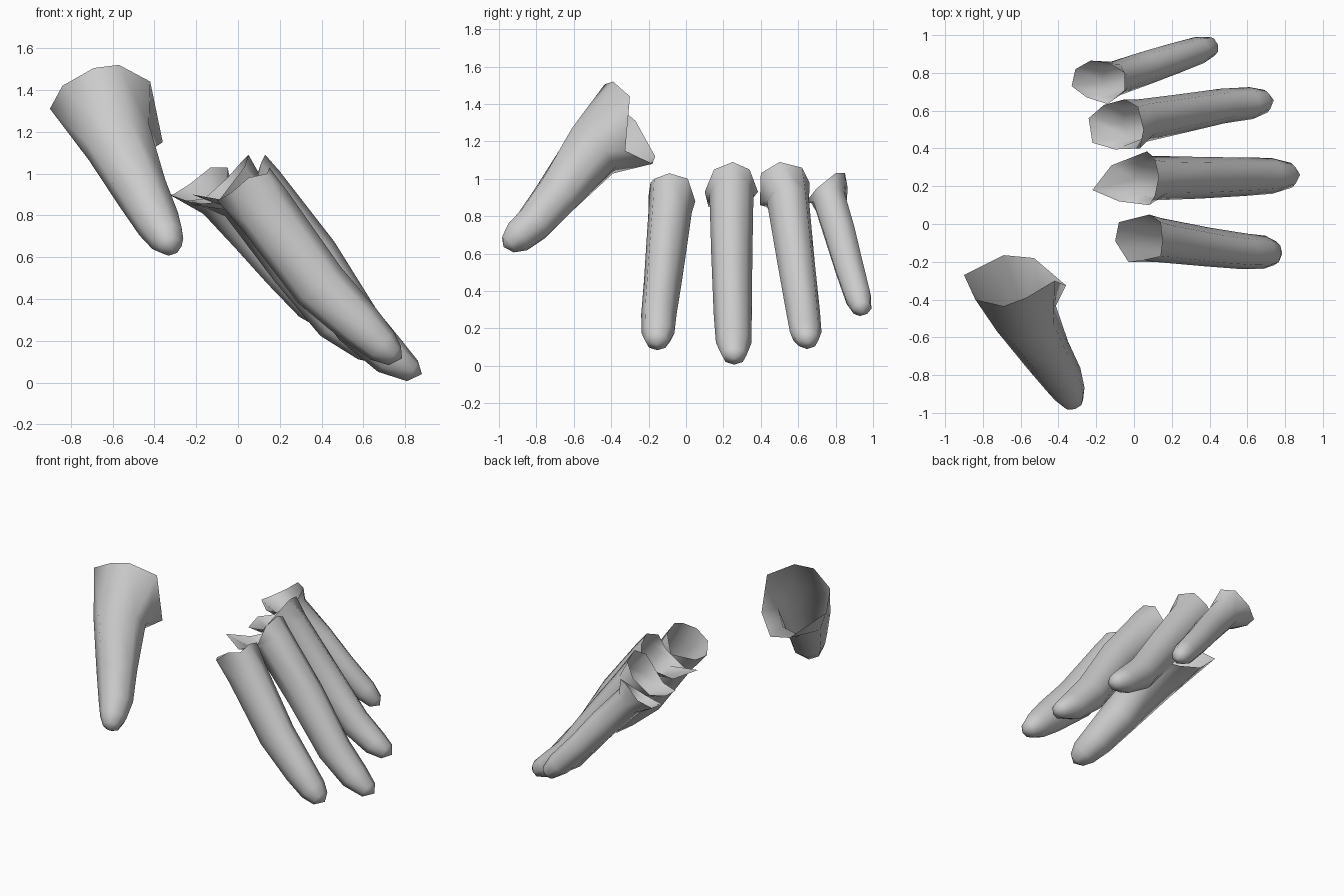
import bpy, bmesh, math
from mathutils import Vector


def finger(name, rim, stations, tip):
    """Open sleeve: uneven rim, elliptical rings along a path, rounded closed tip.
    station = (x, y, z, half width, half thickness); the rim starts at the upper side."""
    bm = bmesh.new()
    n = len(rim)
    mid = sum((Vector(p) for p in rim), Vector()) / n
    path = [mid] + [Vector(s[:3]) for s in stations] + [Vector(tip)]
    rings = [[bm.verts.new(p) for p in rim]]
    for k, (_, _, _, w, t) in enumerate(stations, 1):
        d = (path[k + 1] - path[k - 1]).normalized()
        up = Vector((0, 0, 1))
        up = (up - d * up.dot(d)).normalized()
        side = up.cross(d)
        ring = []
        for i in range(n):
            a = 2 * math.pi * i / n
            ring.append(bm.verts.new(path[k] + up * (t * math.cos(a)) + side * (w * math.sin(a))))
        rings.append(ring)
    end = bm.verts.new(tip)
    for a, b in zip(rings, rings[1:]):
        for i in range(n):
            j = (i + 1) % n
            bm.faces.new((a[i], b[i], b[j], a[j]))
    for i in range(n):
        bm.faces.new((rings[-1][i], end, rings[-1][(i + 1) % n]))
    for f in bm.faces:
        f.smooth = True
    me = bpy.data.meshes.new(name)
    bm.to_mesh(me)
    bm.free()
    ob = bpy.data.objects.new(name, me)
    bpy.context.collection.objects.link(ob)
    return ob


# Thumb, with a wide flared base
finger("thumb",
       [(-.57, -.39, 1.52), (-.42, -.30, 1.44), (-.36, -.325, 1.15), (-.53, -.18, 1.08),
        (-.69, -.165, 1.12), (-.90, -.27, 1.31), (-.84, -.40, 1.42), (-.69, -.435, 1.505)],
       [(-.57, -.50, 1.15, .17, .17), (-.46, -.69, .91, .13, .125),
        (-.38, -.815, .76, .11, .105), (-.34, -.90, .69, .085, .09),
        (-.322, -.95, .652, .055, .055)],
       (-.315, -.975, .635))

# Index finger
finger("index_finger",
       [(.15, -.09, 1.03), (.14, .01, 1.00), (.08, .05, .88), (-.08, .01, .87),
        (-.10, -.09, .87), (-.03, -.20, .91), (.05, -.19, .98), (.14, -.17, 1.00)],
       [(.13, -.085, .82, .117, .143), (.39, -.122, .465, .103, .135),
        (.585, -.145, .275, .095, .11), (.69, -.15, .175, .088, .087),
        (.75, -.155, .13, .062, .055)],
       (.785, -.157, .115))

# Middle finger
finger("middle_finger",
       [(.13, .25, 1.09), (.11, .34, 1.05), (.07, .385, .93), (-.12, .31, .86),
        (-.22, .18, .90), (-.08, .12, .85), (.08, .10, .93), (.11, .15, 1.05)],
       [(.10, .243, .92, .118, .135), (.356, .245, .597, .11, .13),
        (.575, .25, .275, .102, .115), (.73, .255, .122, .095, .093),
        (.835, .258, .055, .065, .055)],
       (.88, .26, .04))

# Ring finger
finger("ring_finger",
       [(.05, .50, 1.09), (.02, .62, 1.06), (-.05, .66, .98), (-.16, .63, .88),
        (-.24, .56, .87), (-.22, .43, .85), (-.10, .395, .86), (.03, .40, 1.03)],
       [(.03, .545, .88, .115, .125), (.27, .588, .555, .102, .12),
        (.47, .625, .295, .092, .105), (.62, .64, .18, .085, .083),
        (.70, .65, .14, .06, .055)],
       (.74, .655, .125))

# Little finger
finger("little_finger",
       [(-.05, .80, 1.03), (-.13, .85, 1.03), (-.23, .865, .95), (-.31, .82, .90),
        (-.33, .73, .90), (-.25, .67, .87), (-.14, .635, .87), (-.05, .70, .95)],
       [(-.10, .77, .88, .092, .10), (.06, .825, .70, .088, .095),
        (.20, .872, .53, .082, .085), (.345, .92, .37, .073, .078),
        (.41, .94, .305, .053, .052)],
       (.44, .948, .28))
